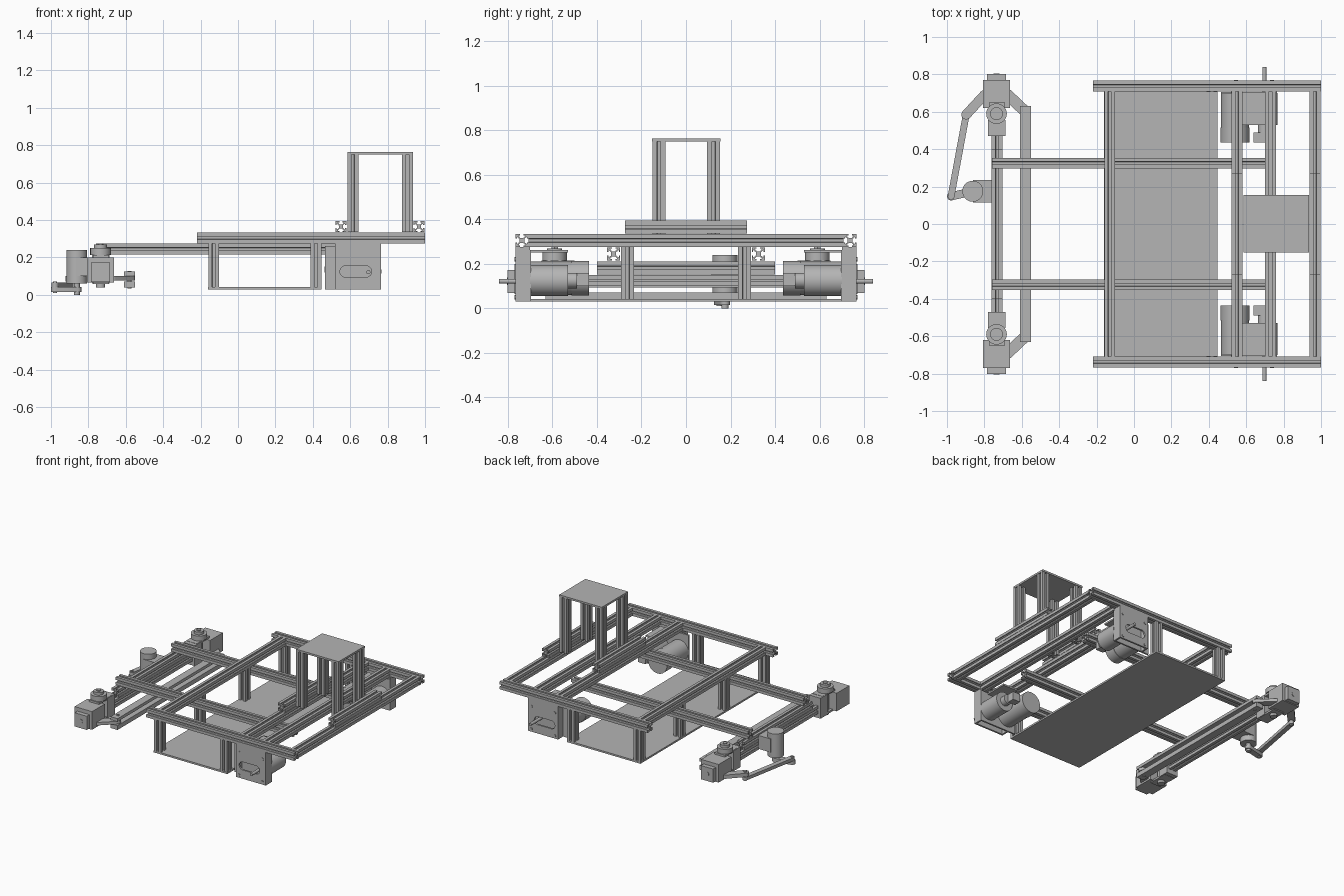
import bpy, bmesh, math
from mathutils import Vector, Matrix

old = bpy.data.objects.get("Cube")
if old:
    bpy.data.objects.remove(old, do_unlink=True)

grey = bpy.data.materials.new("aluminium_grey")
grey.use_nodes = True
tone = (0.46, 0.46, 0.46, 1)
grey.diffuse_color = tone
grey.node_tree.nodes["Principled BSDF"].inputs["Base Color"].default_value = tone


def finish(name, bm, smooth=False):
    bmesh.ops.recalc_face_normals(bm, faces=bm.faces)
    mesh = bpy.data.meshes.new(name)
    bm.to_mesh(mesh)
    bm.free()
    mesh.materials.append(grey)
    ob = bpy.data.objects.new(name, mesh)
    bpy.context.scene.collection.objects.link(ob)
    if smooth:
        bpy.ops.object.select_all(action='DESELECT')
        ob.select_set(True)
        bpy.context.view_layer.objects.active = ob
        bpy.ops.object.shade_smooth_by_angle()
    return ob


def box(name, xs, ys, zs):
    lo, hi = Vector((xs[0], ys[0], zs[0])), Vector((xs[1], ys[1], zs[1]))
    bm = bmesh.new()
    bmesh.ops.create_cube(bm, size=1)
    bmesh.ops.scale(bm, vec=[abs(d) for d in hi - lo], verts=bm.verts)
    bmesh.ops.translate(bm, vec=(lo + hi) / 2, verts=bm.verts)
    return finish(name, bm)


def prism(name, outline, length, matrix, smooth=False):
    bm = bmesh.new()
    face = bm.faces.new([bm.verts.new((x, y, 0)) for x, y in outline])
    new = bmesh.ops.extrude_face_region(bm, geom=[face])["geom"]
    bmesh.ops.translate(bm, vec=(0, 0, length), verts=[v for v in new if isinstance(v, bmesh.types.BMVert)])
    bm.transform(matrix)
    return finish(name, bm, smooth)


def along(start, end):
    # Local z runs from start to end, section stays square to the axes
    d = Vector(end) - Vector(start)
    axis = max(range(3), key=lambda i: abs(d[i]))
    turn = (Matrix.Rotation(math.pi / 2, 4, 'Y'), Matrix.Rotation(-math.pi / 2, 4, 'X'), Matrix())[axis]
    low = start if d[axis] > 0 else end
    return Matrix.Translation(low) @ turn, d.length


# Slotted section: one side repeated four times
SIDE = [(.029, -.029), (.029, -.008), (.023, -.008), (.023, -.017), (.011, -.007),
        (.011, .007), (.023, .017), (.023, .008), (.029, .008)]
SECTION = []
for k in range(4):
    c, s = round(math.cos(k * math.pi / 2)), round(math.sin(k * math.pi / 2))
    SECTION += [(x * c - y * s, x * s + y * c) for x, y in SIDE]


def rail(name, start, end):
    m, n = along(start, end)
    return prism(name, SECTION, n, m)


def rod(name, start, end, r, sides=40):
    m, n = along(start, end)
    ring = [(r * math.cos(2 * math.pi * i / sides), r * math.sin(2 * math.pi * i / sides)) for i in range(sides)]
    return prism(name, ring, n, m, True)


def capsule(p, q, r):
    a = math.atan2(q[1] - p[1], q[0] - p[0])
    pts = []
    for c, start in ((q, a - math.pi / 2), (p, a + math.pi / 2)):
        pts += [(c[0] + r * math.cos(start + math.pi * i / 12), c[1] + r * math.sin(start + math.pi * i / 12))
                for i in range(13)]
    return pts


def link(name, p, q, r, z0, z1):
    return prism(name, capsule(p, q, r), z1 - z0, Matrix.Translation((0, 0, z0)), True)


# Main frame
Z = .305
for x in (-.13, .55, .73, .967):
    rail("cross_rail", (x, -.708, Z), (x, .708, Z))
for x in (.55, .967):
    rail("tower_base_rail", (x, -.273, .365), (x, .273, .365))

# Lower tray
box("tray_plate", (-.16, .447), (-.765, .765), (.03, .043))

# Tower
for x in (.614, .906):
    for y in (-.122, .124):
        rail("tower_post", (x, y, .335), (x, y, .752))
box("tower_plate", (.585, .936), (-.152, .156), (.75, .764))

# Front steering beam, two stacked rails
X = -.732
rail("upper_steering_beam", (X, -.4, .182), (X, .4, .182))
rail("lower_steering_beam", (X, -.47, .122), (X, .47, .122))

# Tie bar pair
for z0, z1 in ((.04, .072), (.102, .124)):
    box("tie_bar", (-.61, -.552), (-.63, .63), (z0, z1))

for s in (1, -1):
    side = "left" if s > 0 else "right"
    # Frame rails and posts
    rail(side + "_top_rail", (-.22, s * .737, Z), (1, s * .737, Z))
    rail(side + "_lower_rail", (-.76, s * .325, .245), (.7, s * .325, .245))
    for x, y in ((-.13, .735), (.417, .735), (-.13, .262)):
        rail(side + "_tray_post", (x, s * y, .043), (x, s * y, .276))

    # Drive box: slotted outer plate, inner plate, end flanges
    outer = box(side + "_drive_plate", (.518, .765), (s * .753, s * .766), (.03, .276))
    slot = prism(side + "_slot_cutter", capsule((.575, .125), (.685, .125), .03), .06,
                 Matrix.Translation((0, s * .76 + .03, 0)) @ Matrix.Rotation(math.pi / 2, 4, 'X'))
    slot.hide_render = True
    slot.hide_viewport = True
    cut = outer.modifiers.new("slot", 'BOOLEAN')
    cut.object = slot
    cut.solver = 'EXACT'
    box(side + "_drive_inner_plate", (.465, .765), (s * .695, s * .707), (.03, .262))
    for x in (.518, .753):
        box(side + "_drive_flange", (x, x + .012), (s * .7, s * .76), (.03, .276))
    for x in (.545, .738):
        for z in (.05, .22):
            rod(side + "_plate_bolt", (x, s * .76, z), (x, s * .77, z), .01, 16)

    # Motor, gearbox and axle
    rod(side + "_drive_motor", (.54, s * .455, .135), (.54, s * .7, .135), .075)
    rod(side + "_motor_cap", (.54, s * .436, .135), (.54, s * .515, .135), .078)
    rod(side + "_gearbox", (.697, s * .53, .125), (.697, s * .7, .125), .07)
    rod(side + "_coupling", (.697, s * .49, .125), (.697, s * .53, .125), .035)
    box(side + "_motor_terminal", (.64, .7), (s * .435, s * .49), (.1, .16))
    box(side + "_motor_bracket", (.58, .705), (s * .53, s * .705), (.25, .262))
    rod(side + "_axle", (.697, s * .7, .122), (.697, s * .84, .122), .011, 24)

    # Steering knuckle
    box(side + "_beam_end_bracket", (-.78, -.686), (s * .47, s * .555), (.06, .212))
    for z in (.058, .2):
        box(side + "_knuckle_fork", (-.775, -.69), (s * .5, s * .65), (z, z + .014))
    box(side + "_knuckle_block", (-.808, -.664), (s * .62, s * .77), (.065, .2))
    box(side + "_hub_block", (-.785, -.685), (s * .765, s * .802), (.07, .172))
    rod(side + "_hub_hole_rim", (-.735, s * .8, .122), (-.735, s * .805, .122), .016, 24)
    rod(side + "_king_pin", (-.735, s * .59, .04), (-.735, s * .59, .216), .025)
    rod(side + "_bearing", (-.735, s * .59, .214), (-.735, s * .59, .25), .055)
    rod(side + "_bearing_cap", (-.735, s * .59, .25), (-.735, s * .59, .27), .034)
    rod(side + "_bearing_nut", (-.735, s * .59, .27), (-.735, s * .59, .276), .017, 6)
    link(side + "_tie_arm", (-.675, s * .69), (-.58, s * .6), .03, .078, .1)
    rod(side + "_tie_pin", (-.58, s * .582, .035), (-.58, s * .582, .129), .01, 16)

# Steering drive on the left side only
link("drive_arm", (-.8, .69), (-.897, .585), .026, .072, .1)
link("drag_link", (-.897, .585), (-.978, .148), .018, .042, .066)
link("crank", (-.978, .148), (-.86, .175), .022, .015, .042)
rod("link_pin", (-.897, .585, .035), (-.897, .585, .106), .012, 16)
rod("crank_pin", (-.978, .148, .01), (-.978, .148, .072), .011, 16)
rod("steering_motor", (-.862, .175, .06), (-.862, .175, .24), .056)
rod("steering_motor_shaft", (-.862, .175, 0), (-.862, .175, .062), .016, 24)
box("steering_motor_mount", (-.862, -.76), (.115, .235), (.1, .2))
